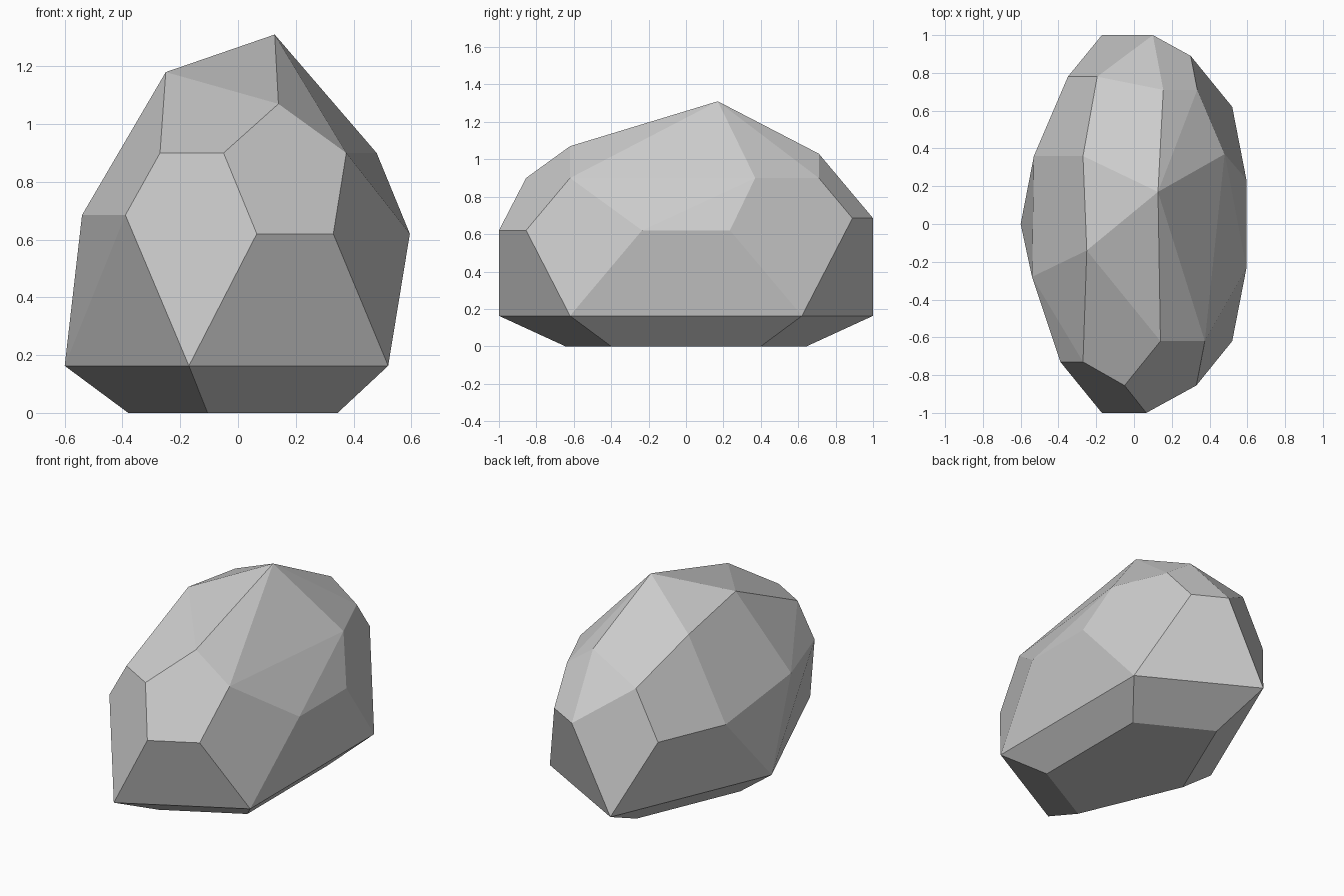
import bpy
import bmesh

# Remove the default cube only
default_cube = bpy.data.objects.get("Cube")
if default_cube:
    bpy.data.objects.remove(default_cube, do_unlink=True)


def make_material(name, colour):
    material = bpy.data.materials.new(name)
    material.use_nodes = True
    material.diffuse_color = colour
    shader = next(n for n in material.node_tree.nodes if n.type == "BSDF_PRINCIPLED")
    shader.inputs["Base Color"].default_value = colour
    return material


def mirrored(corners):
    """Repeat the corners across the middle, from front to back."""
    return corners + [(x, -y) for x, y in corners if y]


# Foot and belt are five-sided outlines, the belt wider than the foot
foot = mirrored([(-.38, 0), (-.105, -.645), (.345, -.4)])
belt = mirrored([(-.6, 0), (-.17, -1), (.52, -.62)])

# Corners of the stone, grouped by height
levels = {
    0: foot,
    .163: belt,
    .6: [(-.35, .78), (-.53, .36)],
    .62: [(.065, -1), (.33, -.855)] + mirrored([(.595, -.235)]),
    .685: [(-.39, -.73), (-.54, -.28), (.3, .89), (.1, 1)],
    .9: [(-.27, -.73), (-.05, -.855), (.375, -.62), (.48, .37), (.335, .71), (-.195, .78)],
    1.03: [(.155, .71)],
    1.07: [(.14, -.62)],
    1.1: [(-.27, .36)],
    1.18: [(-.25, -.14)],
    1.31: [(.127, .17)],
}

# Wrap the corners in flat facets
bm = bmesh.new()
for height, corners in levels.items():
    for x, y in corners:
        bm.verts.new((x, y, height))
bmesh.ops.convex_hull(bm, input=bm.verts[:])

# Merge nearly level triangles into larger facets
bmesh.ops.dissolve_limit(bm, angle_limit=.08, verts=bm.verts[:], edges=bm.edges[:])
bmesh.ops.recalc_face_normals(bm, faces=bm.faces[:])
for face in bm.faces:
    face.smooth = False

mesh = bpy.data.meshes.new("faceted_rock")
bm.to_mesh(mesh)
bm.free()
mesh.materials.append(make_material("stone_grey", (.6, .6, .6, 1)))

rock = bpy.data.objects.new("faceted_rock", mesh)
bpy.context.collection.objects.link(rock)
